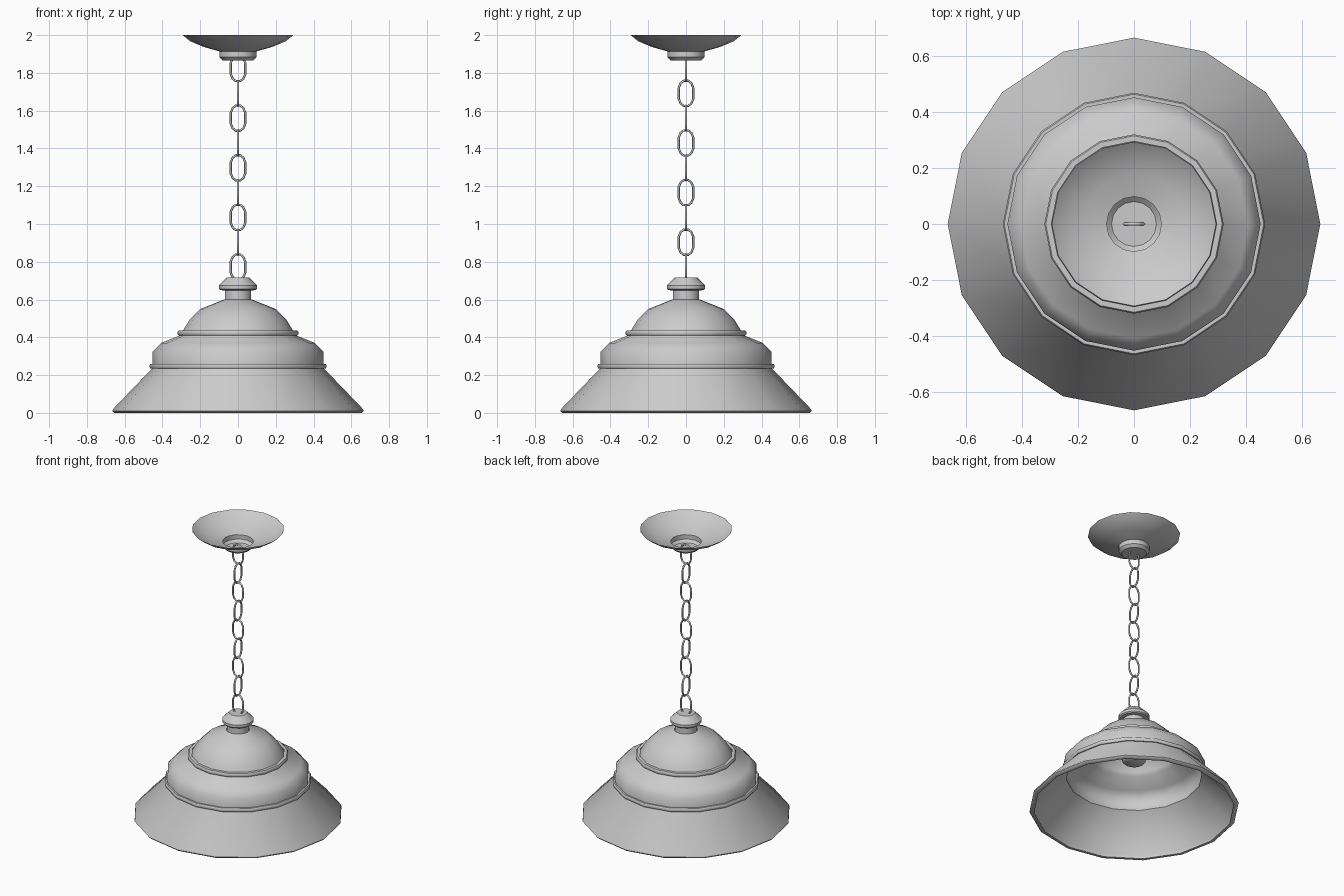
import bpy, bmesh, math
from mathutils import Vector

if "Cube" in bpy.data.objects:
    bpy.data.objects.remove(bpy.data.objects["Cube"])

SIDES = 16


def finish(bm, name, angle):
    bmesh.ops.recalc_face_normals(bm, faces=bm.faces)
    me = bpy.data.meshes.new(name)
    bm.to_mesh(me)
    bm.free()
    ob = bpy.data.objects.new(name, me)
    bpy.context.collection.objects.link(ob)
    bpy.ops.object.select_all(action='DESELECT')
    ob.select_set(True)
    bpy.context.view_layer.objects.active = ob
    bpy.ops.object.shade_smooth_by_angle(angle=math.radians(angle))
    return ob


def lathe(name, profile, closed=False, angle=50):
    """Revolve (radius, z) points around z; radius 0 becomes a pole."""
    bm = bmesh.new()
    rings = []
    for r, z in profile:
        if r == 0:
            rings.append([bm.verts.new((0, 0, z))] * SIDES)
        else:
            rings.append([bm.verts.new((r * math.cos(2 * math.pi * i / SIDES),
                                        r * math.sin(2 * math.pi * i / SIDES), z))
                          for i in range(SIDES)])
    pairs = list(zip(rings, rings[1:]))
    if closed:
        pairs.append((rings[-1], rings[0]))
    for a, b in pairs:
        for i in range(SIDES):
            j = (i + 1) % SIDES
            quad = list(dict.fromkeys((a[i], a[j], b[j], b[i])))
            bm.faces.new(quad)
    return finish(bm, name, angle)


def chain_link(name, z, sideways, wire=0.006, sides=6):
    """Sweep a thin wire round an elongated 12-point loop."""
    q = [(0.039, 0.028), (0.028, 0.054), (0.012, 0.0665)]
    half = q + [(-x, y) for x, y in reversed(q)]
    path = half + [(-x, -y) for x, y in half]
    n = len(path)
    bm = bmesh.new()
    rings = []
    for k, (x, y) in enumerate(path):
        p, nx = Vector(path[k - 1]), Vector(path[(k + 1) % n])
        t = (nx - p).normalized()
        out = Vector((t.y, -t.x))
        ring = []
        for s in range(sides):
            a = 2 * math.pi * s / sides
            u, w = x + out.x * wire * math.cos(a), y + out.y * wire * math.cos(a)
            d = wire * math.sin(a)
            ring.append(bm.verts.new((d, u, z + w) if sideways else (u, d, z + w)))
        rings.append(ring)
    for k in range(n):
        a, b = rings[k], rings[(k + 1) % n]
        for s in range(sides):
            e = (s + 1) % sides
            bm.faces.new((a[s], a[e], b[e], b[s]))
    return finish(bm, name, 65)


# Hollow shade: flared skirt, rounded middle tier, domed crown
lathe("shade", [
    (0.655, 0.0), (0.665, 0.01), (0.662, 0.02), (0.455, 0.235),
    (0.452, 0.255), (0.452, 0.325), (0.407, 0.37), (0.30, 0.413),
    (0.292, 0.435), (0.255, 0.495), (0.20, 0.55), (0.075, 0.60),
    (0.07, 0.588), (0.19, 0.535), (0.245, 0.485), (0.28, 0.43),
    (0.29, 0.402), (0.397, 0.358), (0.438, 0.318), (0.438, 0.255),
    (0.43, 0.235), (0.635, 0.02), (0.635, 0.0)], closed=True)

# Raised bands between the tiers
for name, r, z in (("lower_band", 0.468, 0.247), ("upper_band", 0.32, 0.423)):
    lathe(name, [(r - 0.025, z - 0.013), (r - 0.005, z - 0.013), (r, z - 0.006),
                 (r, z + 0.006), (r - 0.005, z + 0.013), (r - 0.025, z + 0.013)],
          closed=True)

# Neck and collar on top of the shade
lathe("neck_collar", [(0, 0.58), (0.07, 0.58), (0.07, 0.648), (0.094, 0.65),
                      (0.10, 0.657), (0.10, 0.675), (0.057, 0.718), (0, 0.718)], angle=40)

# Bulb socket inside the shade
lathe("bulb_socket", [(0, 0.34), (0.065, 0.34), (0.075, 0.35), (0.075, 0.59), (0, 0.59)])

# Chain of alternating links
for i in range(9):
    chain_link(f"chain_link_{i + 1}", 0.772 + i * 0.1314, i % 2 == 1)

# Ceiling canopy, open at the top, with a cup at its base
lathe("canopy", [(0.293, 2.0), (0.254, 1.968), (0.18, 1.937), (0.098, 1.914),
                 (0.098, 1.883), (0.08, 1.866), (0, 1.866)], angle=40)
